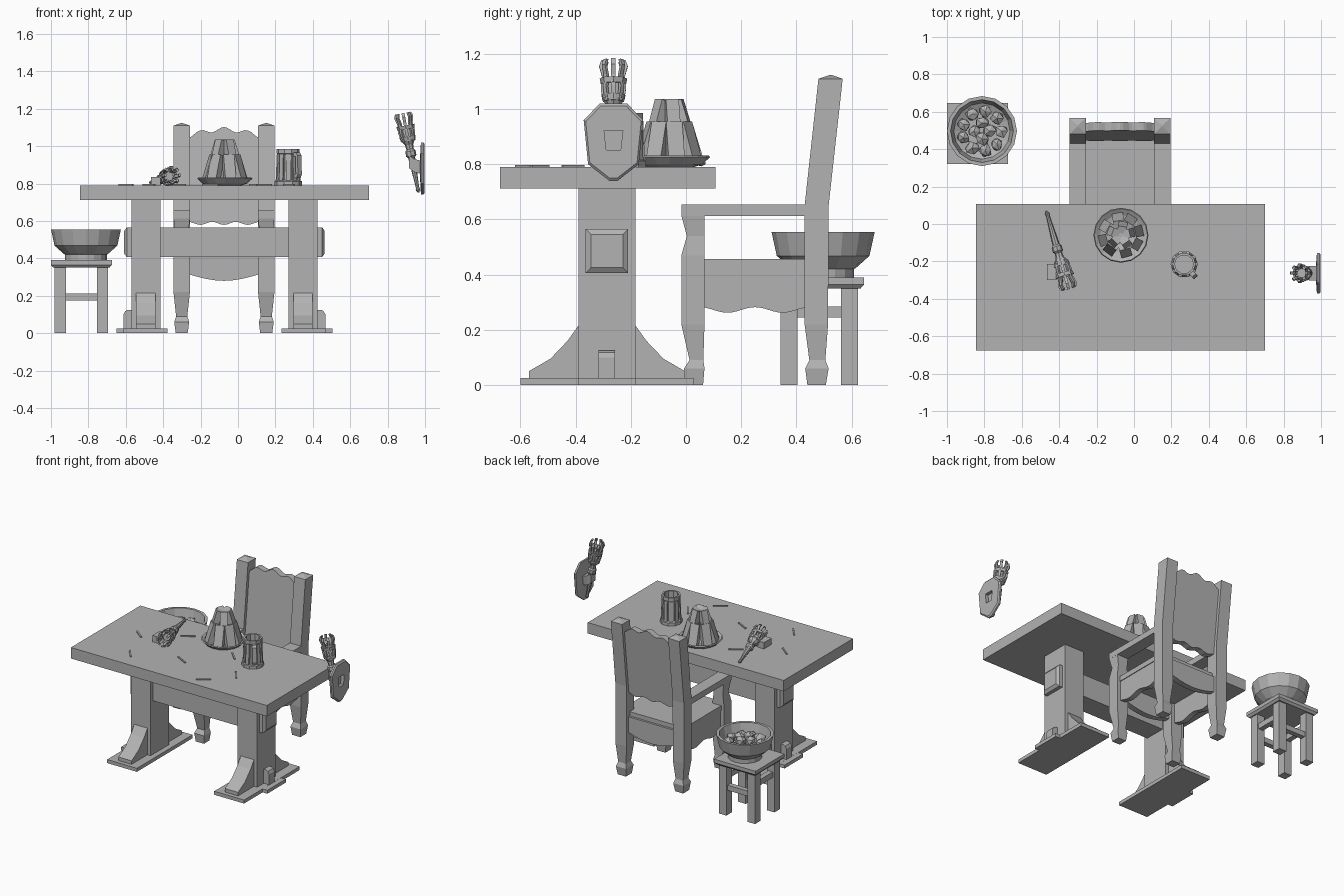
import bpy, bmesh, math, random
from mathutils import Matrix, Vector

if "Cube" in bpy.data.objects:
    bpy.data.objects.remove(bpy.data.objects["Cube"], do_unlink=True)
random.seed(4)

GREY = (0.45, 0.45, 0.45, 1)
mat = bpy.data.materials.new("plain grey")
mat.use_nodes = True
mat.diffuse_color = GREY
mat.node_tree.nodes["Principled BSDF"].inputs["Base Color"].default_value = GREY


def finish(name, bm, matrix=None):
    if matrix:
        bm.transform(matrix)
    bmesh.ops.recalc_face_normals(bm, faces=bm.faces)
    me = bpy.data.meshes.new(name)
    bm.to_mesh(me)
    bm.free()
    me.materials.append(mat)
    ob = bpy.data.objects.new(name, me)
    bpy.context.collection.objects.link(ob)
    return ob


def loft(name, rings, matrix=None, closed=False):
    """Join rings of points with faces; cap the ends unless closed."""
    bm = bmesh.new()
    rows = [[bm.verts.new(p) for p in ring] for ring in rings]
    n = len(rows[0])
    for a, b in zip(rows, rows[1:] + (rows[:1] if closed else [])):
        for i in range(n):
            j = (i + 1) % n
            bm.faces.new((a[i], a[j], b[j], b[i]))
    if not closed:
        bm.faces.new(rows[0])
        bm.faces.new(rows[-1])
    return finish(name, bm, matrix)


def prism(name, pts, axis, lo, hi, matrix=None):
    put = {"x": lambda a, b, d: (d, a, b), "y": lambda a, b, d: (a, d, b),
           "z": lambda a, b, d: (a, b, d)}[axis]
    return loft(name, [[put(a, b, d) for a, b in pts] for d in (lo, hi)], matrix)


def box(name, x0, x1, y0, y1, z0, z1, matrix=None):
    return prism(name, [(x0, y0), (x1, y0), (x1, y1), (x0, y1)], "z", z0, z1, matrix)


def lathe(name, profile, n, matrix=None, closed=False):
    rings = [[(r * math.cos(k * math.tau / n), r * math.sin(k * math.tau / n), z)
              for k in range(n)] for r, z in profile]
    return loft(name, rings, matrix, closed)


def rect(x0, x1, y0, y1, z):
    return [(x0, y0, z), (x1, y0, z), (x1, y1, z), (x0, y1, z)]


def spin(angle):
    return Matrix.Rotation(angle, 4, "Z")


def wave(a, b, f, n=24):
    return [(a + (b - a) * i / n, f(i / n)) for i in range(n + 1)]


# Table
TX, TY = -0.0725, -0.2865
box("table_top", -0.845, 0.70, -0.675, 0.107, 0.712, 0.79)
bracket = [(-0.1, 0.22), (-0.143, 0.16), (-0.205, 0.095), (-0.283, 0.05),
           (-0.283, 0.025), (-0.1, 0.025)]
peg = [(-0.02, 0.025), (0.04, 0.025), (0.04, 0.1), (0.03, 0.118), (0.015, 0.125), (-0.02, 0.125)]
for side, s in (("left", 1), ("right", -1)):
    m = Matrix.Translation((TX, TY, 0)) @ Matrix.Diagonal((s, 1, 1, 1))
    box(side + "_table_leg", 0.343, 0.497, -0.104, 0.104, 0.02, 0.712, m)
    box(side + "_table_foot", 0.305, 0.54, -0.313, 0.313, 0, 0.025, m)
    box(side + "_table_foot_step", 0.305, 0.577, -0.104, 0.104, 0, 0.0245, m)
    for f in (1, -1):
        prism(side + "_foot_bracket", [(y * f, z) for y, z in bracket], "x", 0.368, 0.472, m)
    prism(side + "_foot_peg", [(x + 0.5, z) for x, z in peg], "y", -0.03, 0.03, m)
    # Bevelled end of the stretcher
    end = [[(x, y * w, 0.486 + z * w) for y, z in
            ((-0.077, -0.08), (0.077, -0.08), (0.077, 0.08), (-0.077, 0.08))]
           for x, w in ((0.49, 1), (0.522, 1), (0.536, 0.75))]
    loft(side + "_stretcher_end", end, m)
box("table_stretcher", -0.45, 0.3, -0.363, -0.21, 0.406, 0.566)

# Chair
CX = -0.075
back_post = [(0, 0.44, 0.507, 0.012), (0.06, 0.432, 0.517, 0.004), (0.09, 0.447, 0.505, 0.014),
             (0.22, 0.43, 0.515, 0), (0.65, 0.43, 0.517, 0), (1.11, 0.48, 0.568, 0),
             (1.123, 0.52, 0.53, 0.04)]
front_post = [(0, 0, 0.062, 0.012), (0.06, -0.007, 0.067, 0.004), (0.09, 0.013, 0.063, 0.014),
              (0.22, -0.017, 0.067, 0), (0.47, -0.017, 0.067, 0), (0.54, 0.003, 0.067, 0.008),
              (0.615, -0.017, 0.067, 0)]
for side, s in (("left", 1), ("right", -1)):
    m = Matrix.Translation((CX, 0, 0)) @ Matrix.Diagonal((s, 1, 1, 1))
    for label, post in (("back", back_post), ("front", front_post)):
        loft(f"{side}_{label}_chair_post",
             [rect(0.182 + i, 0.27 - i, y0, y1, z) for z, y0, y1, i in post], m)
    box(side + "_armrest", 0.182, 0.27, -0.017, 0.45, 0.612, 0.655, m)
    prism(side + "_seat_apron", [(0.45, 0.425), (0.05, 0.425)]
          + wave(0.05, 0.45, lambda t: 0.272 + 0.01 * math.cos(4 * math.pi * t)),
          "x", 0.208, 0.245, m)
box("chair_seat", CX - 0.25, CX + 0.25, 0.01, 0.48, 0.42, 0.456)
for label, y in (("front", 0.005), ("back", 0.455)):
    prism(label + "_seat_apron", [(0.115, 0.425), (-0.265, 0.425)]
          + wave(-0.265, 0.115, lambda t: 0.315 - 0.035 * math.sin(math.pi * t)), "y", y, y + 0.04)
lean = Matrix.Identity(4)
lean[1][2] = 0.11
lean[1][3] = -0.11 * 0.59
top = wave(-0.265, 0.115,
           lambda t: 1.055 + 0.035 * math.sin(math.pi * t) - 0.012 * math.cos(6 * math.pi * t))
low = wave(0.115, -0.265, lambda t: 0.587 + 0.008 * math.cos(6 * math.pi * t))
prism("chair_back_panel", top + low, "y", 0.445, 0.49, lean)

# Stool
SX, SY = -0.8375, 0.483
loft("stool_seat", [rect(SX - w, SX + w, SY - w, SY + w, z)
                    for z, w in ((0.35, 0.15), (0.365, 0.163), (0.39, 0.163))])
for sx in (1, -1):
    for sy in (1, -1):
        box("stool_leg", SX + sx * 0.083, SX + sx * 0.143, SY + sy * 0.078, SY + sy * 0.14, 0, 0.352)
    box("stool_side_rung", SX + sx * 0.113 - 0.018, SX + sx * 0.113 + 0.018,
        SY - 0.1, SY + 0.1, 0.245, 0.285)
    box("stool_cross_rung", SX - 0.1, SX + 0.1,
        SY + sx * 0.109 - 0.018, SY + sx * 0.109 + 0.018, 0.175, 0.212)

# Bowl of rough lumps
BX, BY = -0.813, 0.497
lathe("bowl", [(0.112, 0.39), (0.112, 0.42), (0.12, 0.425), (0.168, 0.468), (0.187, 0.555),
               (0.168, 0.555), (0.15, 0.475), (0.1, 0.45)], 16, Matrix.Translation((BX, BY, 0)))
for i in range(13):
    ring, count = (0.105, 9) if i < 9 else (0.042, 4)
    a = i * math.tau / count
    bm = bmesh.new()
    bmesh.ops.create_icosphere(bm, subdivisions=1, radius=0.04)
    for v in bm.verts:
        v.co *= random.uniform(0.75, 1.1)
    finish("bowl_lump", bm, Matrix.Translation(
        (BX + ring * math.cos(a), BY + ring * math.sin(a), 0.495 if i < 9 else 0.513)))

# Plate with stacked slabs
plate = Matrix.Translation((-0.07, -0.06, 0))
lathe("plate", [(0.09, 0.79), (0.12, 0.8), (0.147, 0.826), (0.142, 0.832), (0.11, 0.812),
                (0.09, 0.808)], 16, plate)
for count, r, z, tilt, w, h in ((8, 0.102, 0.81, 0.3, 0.03, 0.145), (5, 0.058, 0.935, 0.3, 0.024, 0.1)):
    for k in range(count):
        m = (plate @ spin(k * math.tau / count + 0.2 + random.uniform(-0.08, 0.08))
             @ Matrix.Translation((r, 0, z)) @ Matrix.Rotation(-tilt, 4, "Y"))
        box("food_slab", -0.02, 0.02, -w, w, 0, h, m)
box("top_slab", -0.035, 0.035, -0.03, 0.03, 1.0, 1.025, plate @ spin(0.5))

# Mug with staves and handle
mug = Matrix.Translation((0.268, -0.215, 0))
lathe("mug", [(0.073, 0.79), (0.073, 0.812), (0.06, 0.818), (0.055, 0.955), (0.062, 0.96),
              (0.062, 0.985), (0.05, 0.985), (0.05, 0.82)], 10, mug)
for k in range(10):
    prism("mug_stave", [(0.05, 0.815), (0.066, 0.815), (0.06, 0.957), (0.05, 0.957)],
          "y", -0.012, 0.012, mug @ spin((k + 0.5) * math.tau / 10))
prism("mug_handle", [(0.055, 0.83), (0.085, 0.83), (0.095, 0.85), (0.092, 0.95), (0.08, 0.965),
                     (0.05, 0.965), (0.05, 0.945), (0.075, 0.945), (0.078, 0.85), (0.055, 0.85)],
      "y", -0.014, 0.014, mug @ spin(-0.85))


# Torches: tapered handle, collar and a caged head with flared prongs
def torch(name, tip, head):
    tip, d = Vector(tip), Vector(head) - Vector(tip)
    m = Matrix.Translation(tip) @ d.to_track_quat("Z", "Y").to_matrix().to_4x4()
    lathe(name + "_handle", [(0.004, 0), (0.012, 0.015), (0.009, 0.03), (0.019, 0.19), (0.028, 0.2),
                             (0.028, 0.225), (0.02, 0.235), (0.022, 0.26), (0.038, 0.285),
                             (0.03, 0.3), (0.026, 0.36)], 8, m)
    for r, z in ((0.04, 0.285), (0.046, 0.345)):
        lathe(name + "_cage_ring", [(r, z), (r + 0.004, z + 0.02), (r - 0.006, z + 0.02),
                                    (r - 0.008, z)], 8, m, closed=True)
    spine = [(0.038, 0.28), (0.046, 0.33), (0.042, 0.375), (0.052, 0.41), (0.044, 0.432)]
    pts = spine + [(r - 0.011, z) for r, z in reversed(spine)]
    for k in range(8):
        prism(name + "_prong", pts, "y", -0.008, 0.008, m @ spin(k * math.tau / 8))


torch("table_torch", (-0.468, 0.07, 0.803), (-0.35, -0.345, 0.845))
box("table_torch_clip", -0.465, -0.415, -0.3, -0.215, 0.79, 0.835)
torch("wall_torch", (0.965, -0.263, 0.752), (0.884, -0.263, 1.165))

# Wall shield with a tapered opening, and the bracket holding the torch
outer = [(-0.05, 1.02), (0.05, 1.02), (0.108, 0.96), (0.092, 0.8), (0.015, 0.74), (-0.015, 0.74),
         (-0.092, 0.8), (-0.108, 0.96)]
inner = [(-0.015, 0.922), (0.015, 0.922), (0.034, 0.922), (0.026, 0.852), (0.01, 0.852),
         (-0.01, 0.852), (-0.026, 0.852), (-0.034, 0.922)]
rings = [[(x, -0.263 + y * w, 0.885 + (z - 0.885) * w) for y, z in loop]
         for loop, x, w in ((outer, 0.998, 0.93), (outer, 0.99, 1), (outer, 0.978, 1),
                            (inner, 0.972, 1), (inner, 0.998, 1))]
loft("wall_shield", rings, closed=True)
loft("shield_bracket", [[(x, -0.263 + y * w, z + dz) for y, z in inner]
                        for x, w, dz in ((0.975, 1.15, 0), (0.94, 1.15, 0.01), (0.915, 0.9, 0.03))])

# Thin straws scattered on the table
for x, y, a in ((-0.598, -0.26, -0.68), (-0.475, -0.535, -0.88), (-0.322, -0.102, 0.57),
                (0.095, -0.185, -0.8), (-0.148, -0.422, -0.49), (0.272, -0.41, -0.95),
                (0.14, -0.588, 0.6)):
    box("straw", -0.048, 0.048, -0.005, 0.005, 0.789, 0.797, Matrix.Translation((x, y, 0)) @ spin(a))
